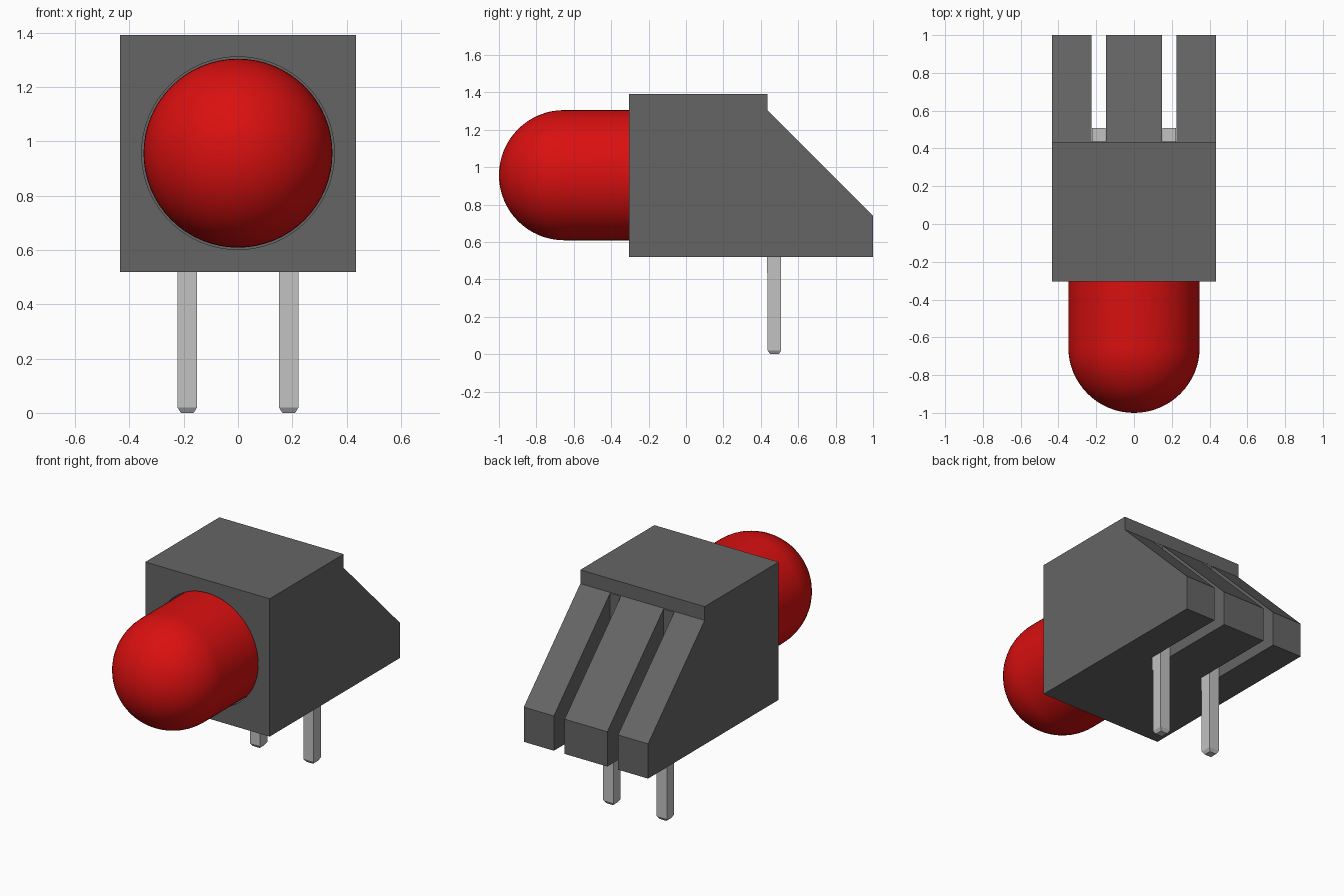
import bpy, bmesh, math
from mathutils import Matrix, Vector

cube = bpy.data.objects.get("Cube")
if cube:
    bpy.data.objects.remove(cube, do_unlink=True)


def material(name, color, rough=0.5):
    m = bpy.data.materials.new(name)
    m.use_nodes = True
    m.diffuse_color = (*color, 1)
    bsdf = m.node_tree.nodes["Principled BSDF"]
    bsdf.inputs["Base Color"].default_value = (*color, 1)
    bsdf.inputs["Roughness"].default_value = rough
    return m


def finish(name, bm, mat):
    bmesh.ops.recalc_face_normals(bm, faces=bm.faces)
    mesh = bpy.data.meshes.new(name)
    bm.to_mesh(mesh)
    bm.free()
    obj = bpy.data.objects.new(name, mesh)
    bpy.context.collection.objects.link(obj)
    mesh.materials.append(mat)
    return obj


def add_box(bm, lo, hi):
    lo, hi = Vector(lo), Vector(hi)
    return bmesh.ops.create_cube(bm, size=1, matrix=Matrix.Translation((lo + hi) / 2)
                                 @ Matrix.Diagonal((*(hi - lo), 1)))["verts"]


def activate(obj):
    bpy.ops.object.select_all(action="DESELECT")
    obj.select_set(True)
    bpy.context.view_layer.objects.active = obj


gray = material("dark gray plastic", (0.13, 0.13, 0.13))
red = material("red lens", (0.7, 0.005, 0.005))
silver = material("silver metal", (0.54, 0.54, 0.54))

WIDTH, AXIS_Z, RADIUS = 0.435, 0.957, 0.348
BASE_Z, BACK_Y, PIN_X = 0.52, 0.435, 0.187

# Housing: side profile extruded across the width
bm = bmesh.new()
profile = [(-0.305, BASE_Z), (1, BASE_Z), (1, 0.74), (BACK_Y, 1.305), (BACK_Y, 1.392), (-0.305, 1.392)]
side = bm.faces.new([bm.verts.new((-WIDTH, y, z)) for y, z in profile])
ext = bmesh.ops.extrude_face_region(bm, geom=[side])["geom"]
bmesh.ops.translate(bm, vec=(2 * WIDTH, 0, 0), verts=[v for v in ext if isinstance(v, bmesh.types.BMVert)])
housing = finish("housing", bm, gray)

# Cutters: round lens socket and two pin slots at the back
bm = bmesh.new()
bmesh.ops.create_cone(bm, cap_ends=True, segments=64, radius1=0.355, radius2=0.355, depth=0.6,
                      matrix=Matrix.Translation((0, -0.3, AXIS_Z)) @ Matrix.Rotation(math.pi / 2, 4, "X"))
for s in (-1, 1):
    add_box(bm, (s * PIN_X - 0.0375, BACK_Y + 0.003, 0.4), (s * PIN_X + 0.0375, 1.1, 1.304))
cutter = finish("housing_cutter", bm, gray)
cutter.hide_render = True
cut = housing.modifiers.new("cut", "BOOLEAN")
cut.operation, cut.solver, cut.object = "DIFFERENCE", "EXACT", cutter
activate(housing)
bpy.ops.object.modifier_apply(modifier="cut")
bpy.data.objects.remove(cutter, do_unlink=True)
bpy.ops.object.shade_smooth_by_angle(angle=math.radians(30))

# Lens: domed profile spun around the y axis
bm = bmesh.new()
steps = 16
points = [(RADIUS * math.sin(a), -1 + RADIUS - RADIUS * math.cos(a))
          for a in (i * math.pi / 2 / steps for i in range(steps + 1))]
points += [(RADIUS, 0), (0, 0)]
verts = [bm.verts.new((r, y, AXIS_Z)) for r, y in points]
edges = [bm.edges.new(pair) for pair in zip(verts, verts[1:])]
bmesh.ops.spin(bm, geom=verts + edges, cent=(0, 0, AXIS_Z), axis=(0, 1, 0),
               angle=2 * math.pi, steps=64)
bmesh.ops.remove_doubles(bm, verts=bm.verts, dist=0.0005)
lens = finish("lens", bm, red)
activate(lens)
bpy.ops.object.shade_smooth_by_angle(angle=math.radians(30))

# Pins: square legs with tapered tips and a slightly thicker shoulder
for name, s in (("left_pin", 1), ("right_pin", -1)):
    bm = bmesh.new()
    x, y, half = s * PIN_X, 0.473, 0.036
    add_box(bm, (x - half, y - half, 0.02), (x + half, y + half, 0.44))
    tip = min(bm.faces, key=lambda f: f.calc_center_median().z)
    new = bmesh.ops.extrude_face_region(bm, geom=[tip])["geom"]
    bm.faces.remove(tip)
    tip_verts = [v for v in new if isinstance(v, bmesh.types.BMVert)]
    for v in tip_verts:
        v.co = (x + (v.co.x - x) * 0.65, y + (v.co.y - y) * 0.65, 0)
    add_box(bm, (x - half, y - half - 0.005, 0.435), (x + half, y + half, 0.99))
    finish(name, bm, silver)
